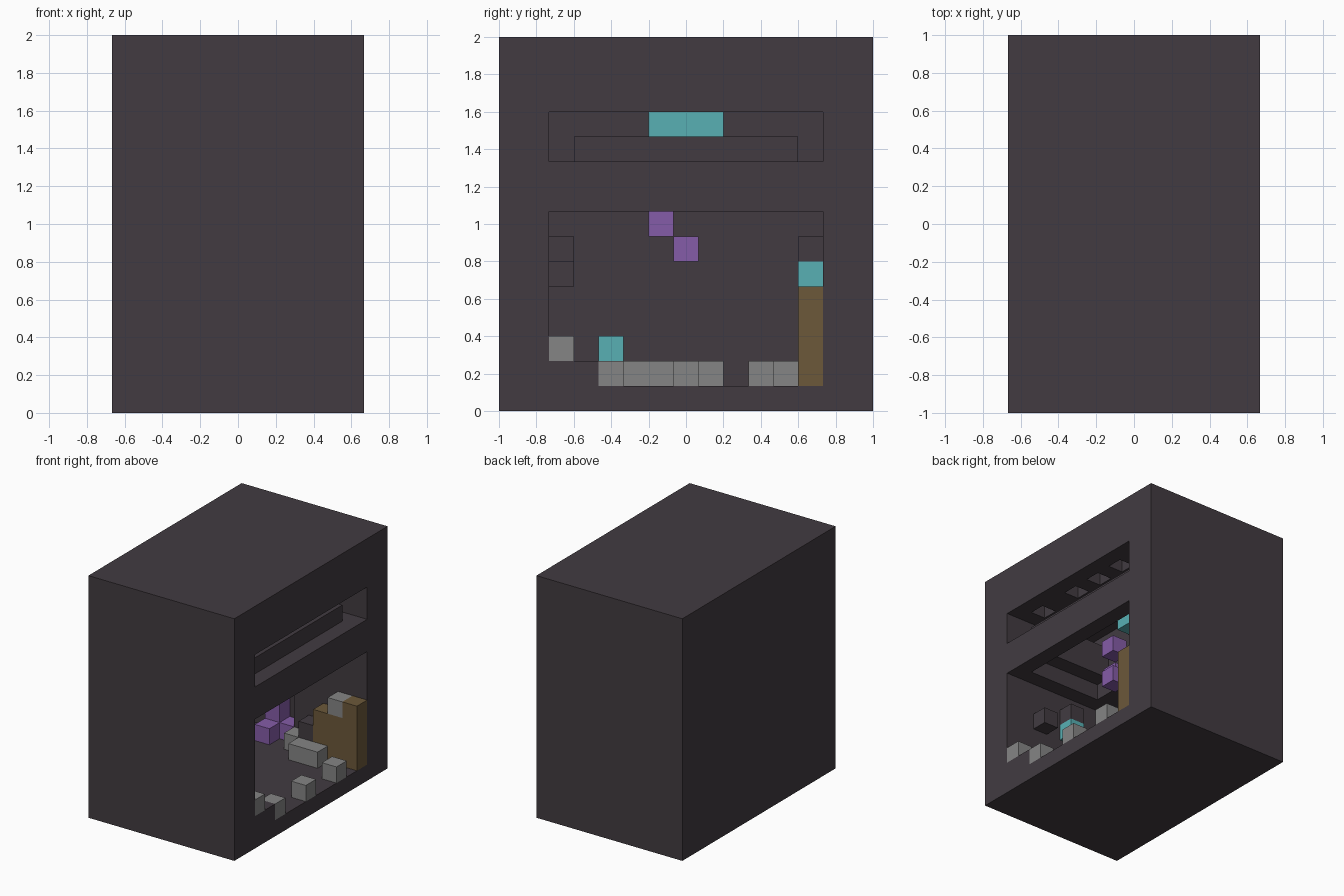
import bpy
from mathutils import Vector

if "Cube" in bpy.data.objects:
    bpy.data.objects.remove(bpy.data.objects["Cube"])

U = 2 / 15  # edge of one block


def material(name, rgb):
    m = bpy.data.materials.new(name)
    m.use_nodes = True
    m.diffuse_color = (*rgb, 1)
    bsdf = m.node_tree.nodes["Principled BSDF"]
    bsdf.inputs["Base Color"].default_value = (*rgb, 1)
    bsdf.inputs["Roughness"].default_value = 0.9
    return m


DARK = material("dark stone", (0.054, 0.044, 0.053))
GREY = material("grey stone", (0.235, 0.235, 0.235))
BROWN = material("brown wood", (0.15, 0.098, 0.042))
TEAL = material("teal", (0.098, 0.434, 0.456))
PURPLE = material("purple crystal", (0.235, 0.107, 0.392))


def block(name, mat, lo, hi=None):
    """Box between two grid corners; a single cell when hi is left out."""
    lo = Vector(lo)
    hi = Vector(hi) if hi else lo + Vector((1, 1, 1))
    mid = (lo + hi) / 2 - Vector((5, 7.5, 0))
    bpy.ops.mesh.primitive_cube_add(size=1, location=mid * U)
    ob = bpy.context.object
    ob.name = name
    ob.scale = (hi - lo) * U
    bpy.ops.object.transform_apply(location=True, rotation=False, scale=True)
    if mat:
        ob.data.materials.append(mat)
    return ob


# Solid housing
housing = block("housing", DARK, (0, 0, 0), (10, 15, 15))

# Rooms and openings cut out of it
cuts = [
    ((1, 2, 1), (9, 13, 8)),      # lower room
    ((8, 2, 2), (11, 13, 8)),     # lower opening
    ((8, 4, 1), (11, 13, 8)),     # lower opening, sill step
    ((1, 12, 1), (5, 14, 8)),     # alcove in the far corner
    ((4, 2, 10), (11, 13, 12)),   # upper slot
    ((4, 3, 7), (9, 12, 11)),     # shaft between the two
]
cuts += [((8, j, 11), (9, j + 1, 13)) for j in (3, 6, 8, 10)]  # ceiling pockets
for lo, hi in cuts:
    cutter = block("cutter", None, lo, hi)
    cutter.hide_render = True
    mod = housing.modifiers.new("cut", "BOOLEAN")
    mod.operation = "DIFFERENCE"
    mod.solver = "EXACT"
    mod.object = cutter
    bpy.context.view_layer.objects.active = housing
    bpy.ops.object.modifier_apply(modifier=mod.name)
    bpy.data.objects.remove(cutter)

# Raised rim round the shaft
block("rim_front", DARK, (8, 3, 9), (9, 12, 11))
for side, j in (("right", 3), ("left", 11)):
    block("rim_" + side, DARK, (4, j, 9), (8, j + 1, 11))

# Light bar in the upper slot
for j in (6, 7, 8):
    block("light_bar", TEAL, (4, j, 11))

# Stones on the floor and sill
for cell in [(9, 2, 2), (9, 4, 1), (9, 7, 1), (9, 10, 1), (5, 12, 1),
             (8, 12, 4), (3, 8, 1), (3, 4, 1)]:
    block("stone", GREY, cell)
block("long_stone", GREY, (6, 11, 1), (8, 12, 2))
block("wide_stone", GREY, (4, 5, 1), (5, 7, 2))

# Wooden stump
block("stump_tall", BROWN, (9, 12, 1), (10, 13, 5))
block("stump_low", BROWN, (7, 12, 1), (9, 13, 4))
block("stump_foot", DARK, (6, 12, 1), (7, 13, 3))

# Hanging crystals and the corner cluster
for cell in [(6, 7, 6), (5, 6, 7), (6, 7, 8)]:
    block("hanging_crystal", PURPLE, cell)
for cell in [(3, 12, 1), (4, 13, 1)]:
    block("crystal", PURPLE, cell)
block("crystal_column", PURPLE, (3, 13, 1), (4, 14, 4))

# Wall lamps with dark caps
for cell in [(5, 2, 5), (3, 12, 5)]:
    block("lamp", TEAL, cell)
    block("lamp_cap", DARK, (cell[0], cell[1], cell[2] + 1))
block("wall_bracket", DARK, (7, 2, 5))
block("floor_lamp", TEAL, (3, 4, 2))
